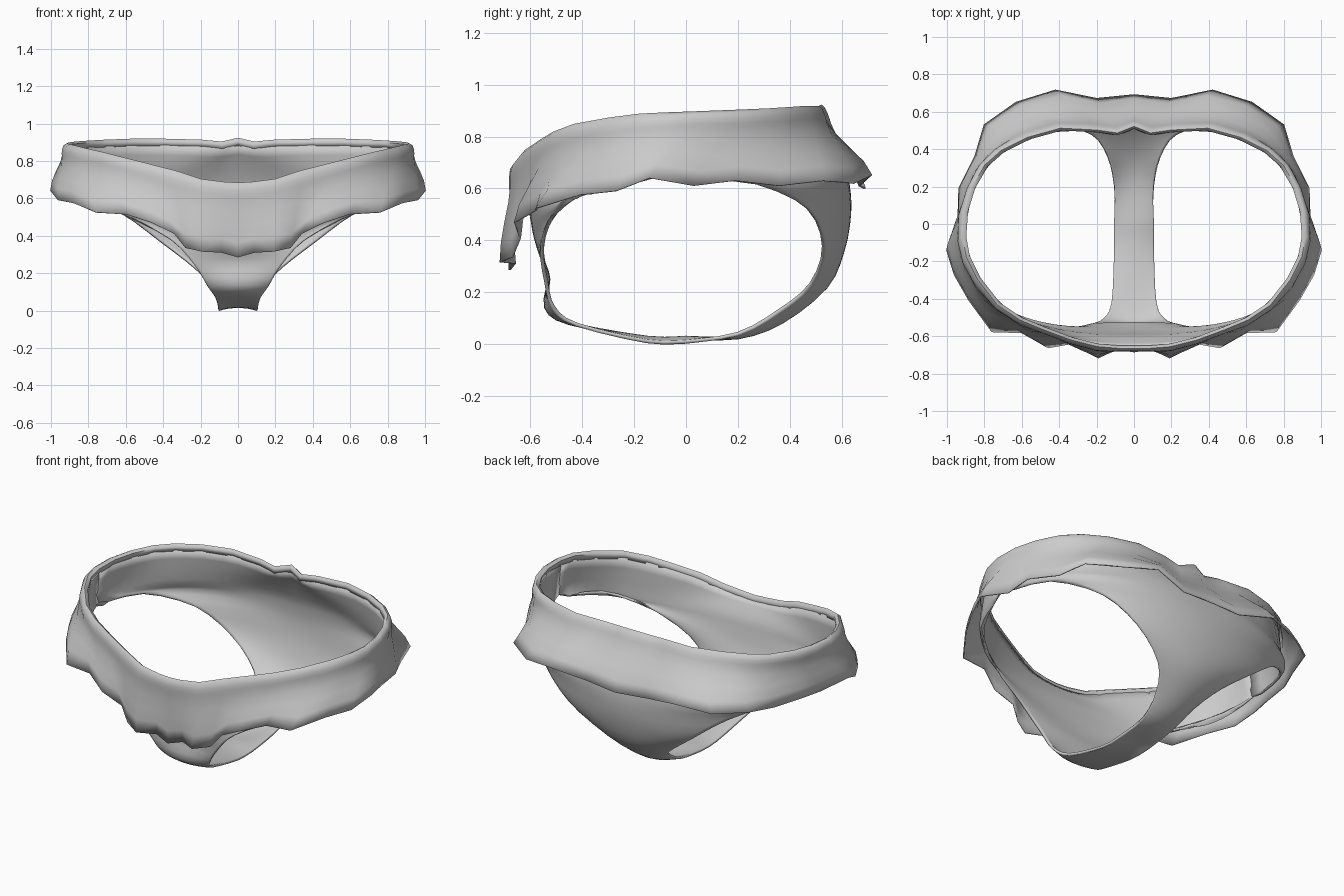
import bpy, bmesh
from math import sin, cos, radians
from mathutils import Vector as V

if "Cube" in bpy.data.objects:
    bpy.data.objects.remove(bpy.data.objects["Cube"])


def smooth_path(pts, n):
    """Catmull-Rom interpolation, n steps per span."""
    p = [V(q) for q in pts]
    p = [p[0]] + p + [p[-1]]
    out = []
    for i in range(1, len(p) - 2):
        a, b, c, d = p[i - 1:i + 3]
        for k in range(n):
            t = k / n
            out.append(0.5 * (2 * b + (c - a) * t + (2 * a - 5 * b + 4 * c - d) * t * t
                              + (3 * b - a - 3 * c + d) * t ** 3))
    return out + [p[-2]]


def sample(path, t):
    f = t * (len(path) - 1)
    i = min(int(f), len(path) - 2)
    return path[i].lerp(path[i + 1], f - i)


def build(name, grids, thickness):
    """Skin half grids of points, mirror across x, weld and thicken."""
    bm = bmesh.new()
    for rows in grids:
        for side in (1, -1):
            vs = [[bm.verts.new((p.x * side, p.y, p.z)) for p in r] for r in rows]
            for a, b in zip(vs, vs[1:]):
                for i in range(len(a) - 1):
                    bm.faces.new((a[i], a[i + 1], b[i + 1], b[i]))
    bmesh.ops.remove_doubles(bm, verts=bm.verts, dist=0.002)
    bmesh.ops.recalc_face_normals(bm, faces=bm.faces)
    me = bpy.data.meshes.new(name)
    bm.to_mesh(me)
    bm.free()
    ob = bpy.data.objects.new(name, me)
    bpy.context.collection.objects.link(ob)
    m = ob.modifiers.new("cloth_thickness", 'SOLIDIFY')
    m.thickness, m.offset = thickness, 0
    bpy.ops.object.select_all(action='DESELECT')
    ob.select_set(True)
    bpy.context.view_layer.objects.active = ob
    bpy.ops.object.shade_smooth_by_angle(angle=radians(60))
    return ob


# Waist line and ruffle hem, front centre to back centre (right half)
waist = [(0, -.675, .68), (.08, -.675, .685), (.2, -.665, .70), (.34, -.63, .745),
         (.50, -.57, .785), (.62, -.52, .815), (.74, -.44, .845), (.85, -.30, .87),
         (.91, -.18, .885), (.93, -.07, .89), (.92, .07, .895), (.88, .2, .90),
         (.81, .32, .905), (.72, .40, .91), (.58, .47, .915), (.4, .52, .915),
         (.2, .51, .91), (.09, .495, .90), (0, .53, .92)]
hem = [(0, -.68, .285), (.09, -.66, .31), (.19, -.715, .315), (.28, -.67, .335),
       (.34, -.64, .41), (.46, -.66, .47), (.60, -.58, .515), (.76, -.575, .525),
       (.88, -.41, .575), (.96, -.27, .59), (1.0, -.14, .64), (.94, .03, .61),
       (.935, .19, .63), (.85, .36, .61), (.80, .53, .63), (.63, .65, .62),
       (.42, .715, .65), (.2, .67, .61), (0, .69, .60)]
top = smooth_path(waist, 3)

# Ruffled skirt with a turned-in waistband lip: (drop, flare, outward scale)
profile = [(.12, 0, .97), (.03, 0, .968), (0, 0, .985), (.03, .01, 1.0), (.10, .06, 1.006),
           (.17, .11, 1.006), (.23, .16, 1.002), (.4, .33, 1.0), (.6, .57, 1.005),
           (.8, .83, 1.005), (1, 1, 1.0)]
skirt = []
for drop, flare, s in profile:
    row = []
    for a, b in zip(map(V, waist), map(V, hem)):
        q = a.lerp(b, flare)
        row.append(V((q.x * s, q.y * s, a.z + (b.z - a.z) * drop)))
    skirt.append(row)
build("ruffle_skirt", [skirt], .008)


# Brief panels: rows of (centre y, centre z, edge x, edge y, edge z, wrap angle)
front = [(-.61, .56, .915, -.06, .67, 90), (-.595, .49, .81, -.34, .61, 72),
         (-.58, .41, .60, -.50, .51, 55),
         (-.555, .33, .36, -.555, .38, 40), (-.53, .25, .23, -.54, .24, 30),
         (-.54, .14, .165, -.51, .14, 30), (-.45, .08, .12, -.42, .075, 30),
         (-.15, .025, .105, -.15, .01, 30), (0, .025, .105, 0, .008, 30)]
back = [(.60, .70, .915, -.06, .67, 90), (.625, .61, .83, .27, .62, 72),
        (.63, .50, .62, .47, .52, 55),
        (.605, .36, .42, .53, .375, 45), (.54, .22, .23, .48, .23, 40),
        (.37, .085, .14, .36, .13, 30), (.2, .025, .105, .2, .04, 30),
        (0, .025, .105, 0, .008, 30)]
N = 14


def panel(rows, waist_path):
    grid = [[V((p.x * .972, p.y * .972, p.z - .03))
             for p in (sample(waist_path, i / N) for i in range(N + 1))]]
    for yc, zc, xe, ye, ze, ang in rows:
        A = radians(ang)
        e = .85 if ang > 70 else 1
        row = []
        for i in range(N + 1):
            a = A * i / N
            s = (sin(a) / sin(A)) ** e
            c = (max(cos(a) - cos(A), 0) / (1 - cos(A))) ** e
            row.append(V((xe * s, ye + (yc - ye) * c, ze + (zc - ze) * c)))
        grid.append(row)
    cols = [smooth_path(col, 3) for col in zip(*grid)]
    return [list(r) for r in zip(*cols)]


side = 9 * 3
build("brief", [panel(front, top[:side + 1]), panel(back, top[side:][::-1])], .014)
